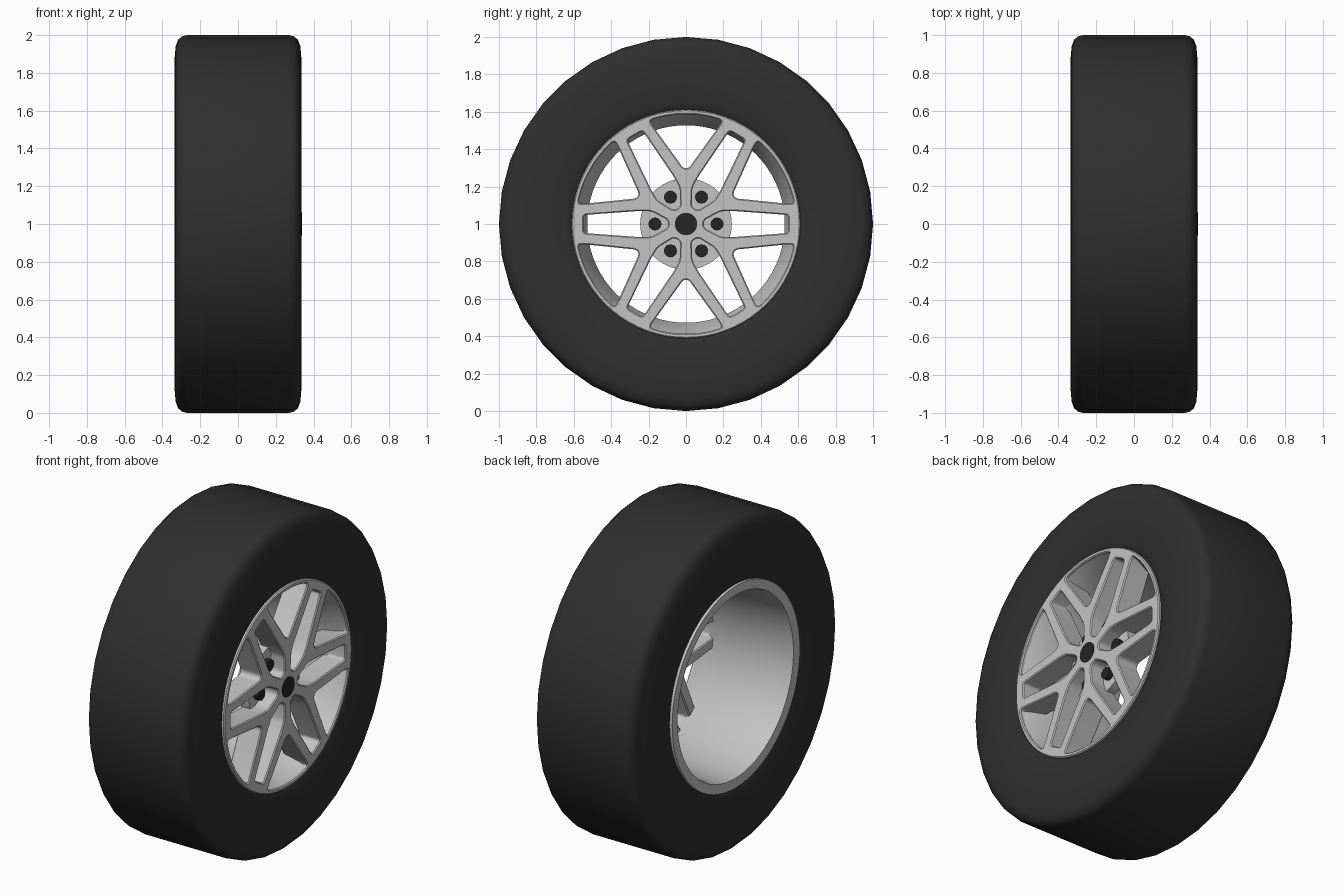
import bpy, bmesh, math
from mathutils import Matrix, Vector

if "Cube" in bpy.data.objects:
    bpy.data.objects.remove(bpy.data.objects["Cube"])

# local x -> world y, local y -> world z, local z -> world x; wheel centre at z = 1
AXIS = Matrix(((0, 0, 1, 0), (1, 0, 0, 0), (0, 1, 0, 1), (0, 0, 0, 1)))


def material(name, c):
    m = bpy.data.materials.new(name)
    m.diffuse_color = (*c, 1)
    m.use_nodes = True
    m.node_tree.nodes["Principled BSDF"].inputs["Base Color"].default_value = m.diffuse_color
    return m


RUBBER = material("black_rubber", (0.028, 0.028, 0.028))
ALLOY = material("silver_alloy", (0.55, 0.55, 0.55))
DARK = material("dark_metal", (0.018, 0.018, 0.018))


def finish(name, mesh, mat, angle):
    ob = bpy.data.objects.new(name, mesh)
    bpy.context.collection.objects.link(ob)
    mesh.materials.clear()
    mesh.materials.append(mat)
    bpy.ops.object.select_all(action='DESELECT')
    ob.select_set(True)
    bpy.context.view_layer.objects.active = ob
    bpy.ops.object.shade_smooth_by_angle(angle=math.radians(angle))
    return ob


def revolve(name, profile, segs, mat, angle=35):
    """Closed (x, radius) profile spun around the wheel axis."""
    bm = bmesh.new()
    rings = []
    for i in range(segs):
        a = 2 * math.pi * i / segs
        rings.append([bm.verts.new(AXIS @ Vector((r * math.cos(a), r * math.sin(a), x)))
                      for x, r in profile])
    n = len(profile)
    for i in range(segs):
        p, q = rings[i], rings[(i + 1) % segs]
        for j in range(n):
            k = (j + 1) % n
            bm.faces.new((p[j], p[k], q[k], q[j]))
    bmesh.ops.recalc_face_normals(bm, faces=bm.faces)
    me = bpy.data.meshes.new(name)
    bm.to_mesh(me)
    bm.free()
    return finish(name, me, mat, angle)


def cylinder(name, y, z, r, x0, x1, segs, mat):
    bm = bmesh.new()
    bmesh.ops.create_cone(bm, cap_ends=True, segments=segs, radius1=r, radius2=r,
                          depth=x1 - x0,
                          matrix=AXIS @ Matrix.Translation((y, z, (x0 + x1) / 2)))
    me = bpy.data.meshes.new(name)
    bm.to_mesh(me)
    bm.free()
    return finish(name, me, mat, 35)


def circle(r, n):
    return [(r * math.cos(2 * math.pi * i / n), r * math.sin(2 * math.pi * i / n))
            for i in range(n)]


def rounded(points, rad, steps=4):
    """Round every corner of a polygon with a short quadratic arc."""
    out = []
    n = len(points)
    for i in range(n):
        p, a, b = (Vector(points[j % n]) for j in (i, i - 1, i + 1))
        s = p + (a - p).normalized() * min(rad, (a - p).length * 0.45)
        e = p + (b - p).normalized() * min(rad, (b - p).length * 0.45)
        for k in range(steps + 1):
            t = k / steps
            out.append(tuple(s * (1 - t) ** 2 + p * 2 * t * (1 - t) + e * t * t))
    return out


def turned(points, deg):
    a = math.radians(deg)
    c, s = math.cos(a), math.sin(a)
    return [(x * c - y * s, x * s + y * c) for x, y in points]


def mirrored(half):
    return half + [(x, -y) for x, y in reversed(half)]


def plate(name, outlines, x0, x1, bevel, mat):
    """Flat plate with holes, from filled 2D outlines, bevelled and thick along x."""
    cu = bpy.data.curves.new(name + "_outline", 'CURVE')
    cu.dimensions = '2D'
    cu.fill_mode = 'BOTH'
    cu.extrude = (x1 - x0) / 2 - bevel
    cu.bevel_depth = bevel
    cu.offset = -bevel
    cu.bevel_resolution = 0
    for pts in outlines:
        sp = cu.splines.new('POLY')
        sp.points.add(len(pts) - 1)
        for v, (x, y) in zip(sp.points, pts):
            v.co = (x, y, 0, 1)
        sp.use_cyclic_u = True
    tmp = bpy.data.objects.new(name + "_tmp", cu)
    bpy.context.collection.objects.link(tmp)
    dg = bpy.context.evaluated_depsgraph_get()
    me = bpy.data.meshes.new_from_object(tmp.evaluated_get(dg))
    bpy.data.objects.remove(tmp)
    me.transform(AXIS @ Matrix.Translation((0, 0, (x0 + x1) / 2)))
    return finish(name, me, mat, 30)


# tyre: rounded shoulders, slightly bulging walls
side = [(0.295, 0.585), (0.318, 0.61), (0.330, 0.65), (0.336, 0.74), (0.337, 0.86),
        (0.330, 0.94), (0.318, 0.975), (0.297, 0.993), (0.27, 1.0)]
revolve("tyre", side + [(-x, r) for x, r in reversed(side)], 36, RUBBER, 50)

# rim barrel, open at the back and flared towards the front
revolve("rim_barrel", [(0.325, 0.590), (0.18, 0.528), (-0.30, 0.548), (-0.332, 0.555),
                       (-0.336, 0.612), (-0.29, 0.612), (-0.25, 0.575), (0.15, 0.56),
                       (0.27, 0.605), (0.325, 0.605)], 72, ALLOY)

# spoked face: six lug slots and six large windows between forked spokes
slot = rounded(mirrored([(0.095, 0.020), (0.185, 0.068), (0.25, 0.070), (0.548, 0.048)]), 0.018)
arc = [(0.587 * math.cos(a), 0.587 * math.sin(a))
       for a in (math.radians(d) for d in (19.2, 14, 9, 4.5))]
window = rounded(mirrored([(0.298, 0.014), (0.525, 0.178)] + arc), 0.02)
holes = [turned(slot, 60 * i) for i in range(6)]
holes += [turned(window, 60 * i + 30) for i in range(6)]
plate("spoked_face", [circle(0.612, 72)] + holes, 0.19, 0.336, 0.006, ALLOY)

# recessed mounting plate behind the spokes, lug nuts and centre cap
cylinder("hub_plate", 0, 0, 0.245, 0.185, 0.245, 36, ALLOY)
cylinder("centre_cap", 0, 0, 0.06, 0.30, 0.339, 24, DARK)
for i in range(6):
    a = math.radians(60 * i)
    cylinder(f"lug_nut_{i + 1}", 0.166 * math.cos(a), 0.166 * math.sin(a), 0.035,
             0.235, 0.275, 12, DARK)
